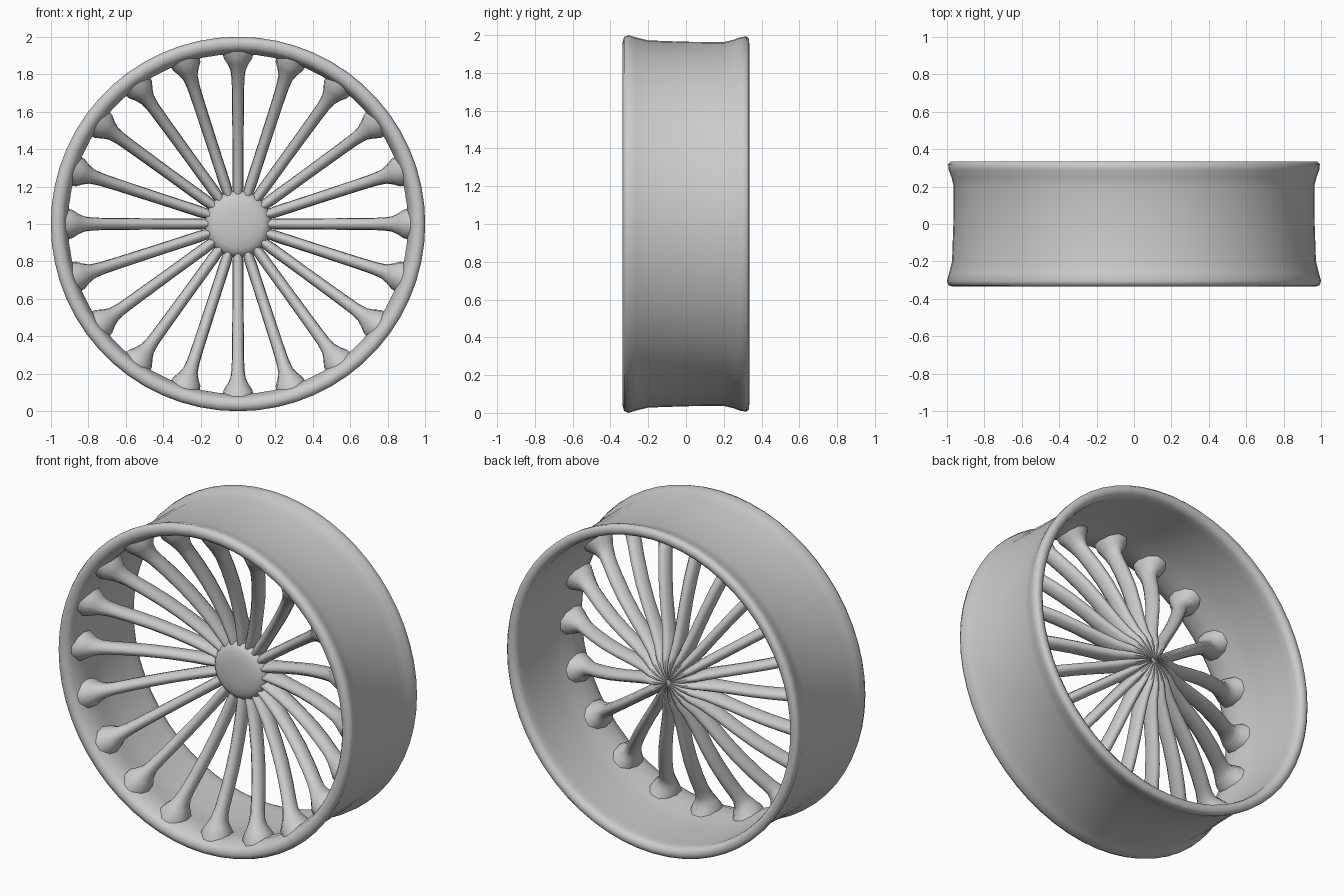
import bpy, bmesh
from math import sin, cos, pi, tau

if "Cube" in bpy.data.objects:
    bpy.data.objects.remove(bpy.data.objects["Cube"])


def make_object(name, bm):
    bmesh.ops.recalc_face_normals(bm, faces=bm.faces)
    mesh = bpy.data.meshes.new(name)
    bm.to_mesh(mesh)
    bm.free()
    ob = bpy.data.objects.new(name, mesh)
    bpy.context.collection.objects.link(ob)
    ob.location.z = 1
    bpy.context.view_layer.objects.active = ob
    ob.select_set(True)
    bpy.ops.object.shade_smooth_by_angle(angle=pi / 3)
    ob.select_set(False)
    return ob


def revolve(name, profile, steps, closed):
    # profile of (radius, y) turned around the wheel axis
    bm = bmesh.new()
    rings = []
    for i in range(steps):
        a = tau * i / steps
        rings.append([bm.verts.new((r * cos(a), y, r * sin(a))) for r, y in profile])
    n = len(profile)
    for i in range(steps):
        p, q = rings[i], rings[(i + 1) % steps]
        for j in range(n if closed else n - 1):
            k = (j + 1) % n
            bm.faces.new((p[j], q[j], q[k], p[k]))
    bmesh.ops.remove_doubles(bm, verts=bm.verts, dist=1e-5)
    return make_object(name, bm)


# Barrel with rounded front and back lips, thicker where the spokes land
revolve("rim_barrel", [
    (0.926, -0.31), (0.94, -0.327), (0.965, -0.335), (0.99, -0.328), (1.0, -0.305),
    (0.988, -0.265), (0.972, -0.2), (0.965, 0.0), (0.963, 0.2), (0.975, 0.25),
    (0.99, 0.29), (0.993, 0.32), (0.98, 0.334), (0.955, 0.335), (0.935, 0.322),
    (0.928, 0.295), (0.930, 0.25), (0.932, 0.0), (0.926, -0.09), (0.912, -0.17),
    (0.908, -0.25)], 60, True)

# Domed centre cap blending into the spokes
revolve("hub_cap", [
    (0.0, -0.02), (0.08, -0.018), (0.13, -0.01), (0.155, 0.001), (0.172, 0.02),
    (0.18, 0.05), (0.15, 0.12), (0.08, 0.155), (0.0, 0.165)], 40, False)

# Spoke stations: radius, front y, back y, half width
stations = [
    (0.02, 0.05, 0.178, 0.004), (0.09, 0.025, 0.172, 0.016), (0.15, 0.008, 0.152, 0.026),
    (0.22, -0.002, 0.115, 0.030), (0.32, -0.02, 0.080, 0.030), (0.44, -0.053, 0.045, 0.030),
    (0.56, -0.098, 0.005, 0.031), (0.68, -0.153, -0.048, 0.032), (0.77, -0.2, -0.095, 0.034),
    (0.82, -0.235, -0.12, 0.040), (0.855, -0.262, -0.128, 0.056), (0.885, -0.285, -0.12, 0.076),
    (0.925, -0.3, -0.10, 0.085)]
# Cross-section: ridged front, rounded back
section = [(-0.3, 0.0), (0.3, 0.0), (0.9, 0.2), (1.0, 0.5), (0.8, 0.82),
           (0.35, 1.0), (-0.35, 1.0), (-0.8, 0.82), (-1.0, 0.5), (-0.9, 0.2)]

bm = bmesh.new()
for s in range(20):
    a = tau * s / 20
    loops = []
    for r, yf, yb, hw in stations:
        loop = []
        for u, v in section:
            t = u * hw
            loop.append(bm.verts.new((r * sin(a) + t * cos(a), yf + (yb - yf) * v,
                                      r * cos(a) - t * sin(a))))
        loops.append(loop)
    n = len(section)
    for p, q in zip(loops, loops[1:]):
        for j in range(n):
            k = (j + 1) % n
            bm.faces.new((p[j], p[k], q[k], q[j]))
    bm.faces.new(loops[0])
    bm.faces.new(loops[-1])
make_object("spokes", bm)
